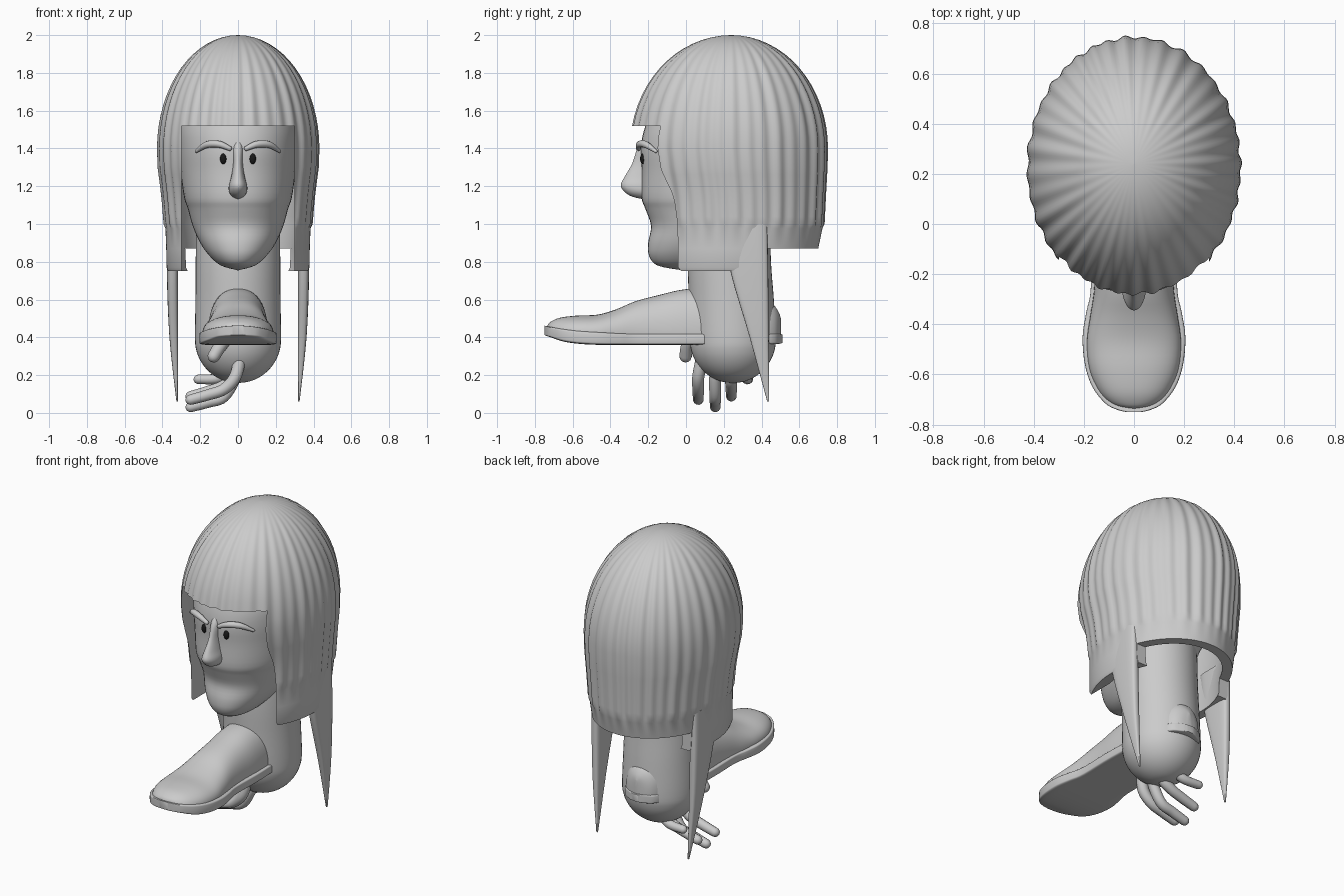
import bpy, bmesh
from math import sin, cos, pi, radians
from mathutils import Vector

if "Cube" in bpy.data.objects:
    bpy.data.objects.remove(bpy.data.objects["Cube"])


def smooth_path(pts, n):
    """Catmull-Rom interpolation of equal-length tuples."""
    if n == 1:
        return pts
    out = []
    for i in range(len(pts) - 1):
        a, b, c, d = pts[max(i - 1, 0)], pts[i], pts[i + 1], pts[min(i + 2, len(pts) - 1)]
        for k in range(n):
            t = k / n
            out.append(tuple(0.5 * (2 * q + (r - p) * t + (2 * p - 5 * q + 4 * r - s) * t * t
                             + (3 * q - p - 3 * r + s) * t ** 3) for p, q, r, s in zip(a, b, c, d)))
    return out + [pts[-1]]


def finish(obj, angle=40):
    bpy.ops.object.select_all(action='DESELECT')
    obj.select_set(True)
    bpy.context.view_layer.objects.active = obj
    bpy.ops.object.shade_smooth_by_angle(angle=radians(angle))
    return obj


def loft(name, rings, cols=40, steps=4, axis='z', p=2.0, floor=None, ripple=None):
    """Skin rings of (station, half width, low, high, x centre)."""
    rings = smooth_path([tuple(r) + (0,) * (5 - len(r)) for r in rings], steps)
    bm = bmesh.new()
    rows = []
    for i, (s, w, lo, hi, xc) in enumerate(rings):
        row = []
        for j in range(cols):
            a = 2 * pi * j / cols
            c, d = cos(a), sin(a)
            c = abs(c) ** (2 / p) * (1 if c > 0 else -1)
            d = abs(d) ** (2 / p) * (1 if d > 0 else -1)
            m = ripple(i, a) if ripple else 1
            x, v = xc + w * c * m, (lo + hi) / 2 + (hi - lo) / 2 * d * m
            if floor is not None:
                v = max(v, floor)
            row.append(bm.verts.new((x, v, s) if axis == 'z' else (x, s, v)))
        rows.append(row)
    for r0, r1 in zip(rows, rows[1:]):
        for j in range(cols):
            k = (j + 1) % cols
            bm.faces.new((r0[j], r0[k], r1[k], r1[j]))
    bm.faces.new(rows[0])
    bm.faces.new(rows[-1])
    bmesh.ops.recalc_face_normals(bm, faces=bm.faces)
    me = bpy.data.meshes.new(name)
    bm.to_mesh(me)
    bm.free()
    obj = bpy.data.objects.new(name, me)
    bpy.context.collection.objects.link(obj)
    return finish(obj)


def tube(name, pts):
    """Round-ended tube through (x, y, z, radius) points."""
    path = smooth_path(pts, 6)

    def cap(end, prev):
        e, r = Vector(end[:3]), end[3]
        d = (e - Vector(prev[:3])).normalized()
        return [tuple(e + d * r * sin(t)) + (max(r * cos(t), 0.0005),)
                for t in (0.4, 0.8, 1.15, 1.4, pi / 2)]
    path = cap(path[0], path[1])[::-1] + path + cap(path[-1], path[-2])
    cu = bpy.data.curves.new(name, 'CURVE')
    cu.dimensions, cu.bevel_depth, cu.bevel_resolution = '3D', 1.0, 4
    sp = cu.splines.new('POLY')
    sp.points.add(len(path) - 1)
    for q, (x, y, z, r) in zip(sp.points, path):
        q.co, q.radius = (x, y, z, 1), r
    obj = bpy.data.objects.new(name, cu)
    bpy.context.collection.objects.link(obj)
    bpy.ops.object.select_all(action='DESELECT')
    obj.select_set(True)
    bpy.context.view_layer.objects.active = obj
    bpy.ops.object.convert(target='MESH')
    return finish(bpy.context.object, 60)


def cut_box(obj, lo, hi):
    lo, hi = Vector(lo), Vector(hi)
    bpy.ops.mesh.primitive_cube_add(size=1, location=(lo + hi) / 2)
    cutter = bpy.context.object
    cutter.scale = hi - lo
    cutter.hide_render = True
    mod = obj.modifiers.new('cut', 'BOOLEAN')
    mod.operation, mod.solver, mod.object = 'DIFFERENCE', 'EXACT', cutter
    bpy.context.view_layer.objects.active = obj
    bpy.ops.object.modifier_apply(modifier=mod.name)
    bpy.data.objects.remove(cutter)


# Hair: fluted dome with a hollow inside, then face opening and nape trimmed
outer = []
for k in range(17):
    t = max(pi / 2 * k / 16, 0.003)
    outer.append((1.4 + 0.6 * cos(t), 0.425 * sin(t), 0.24 - 0.53 * sin(t), 0.24 + 0.505 * sin(t)))
outer += smooth_path([(1.3, 0.422, -0.275, 0.743), (1.15, 0.403, -0.24, 0.735),
                      (1.0, 0.39, -0.225, 0.728)], 3)
n_flute = len(outer)
outer += [(0.975, 0.384, -0.222, 0.722), (0.87, 0.38, -0.22, 0.70), (0.77, 0.378, -0.22, 0.69),
          (0.75, 0.37, -0.21, 0.68)]
inner = [(z - 0.06 * max(0, (z - 1.4) / 0.6), max(w - 0.06, 0.001) if w > 0.07 else w * 0.14,
          0.24 + (lo - 0.24) * 0.87, 0.24 + (hi - 0.24) * 0.87) for z, w, lo, hi in outer]


def flutes(i, a):
    if i >= n_flute:
        return 1
    amp = 0.014 * min(1, i / 6)
    wave = sin(36 * a + 1.6 * sin(3 * a)) + 0.5 * sin(23 * a + 1 + 0.04 * i)
    return 1 + amp * (wave * 0.75 + 0.1)


hair = loft('hair', outer + inner[::-1], cols=240, steps=1, ripple=flutes)
cut_box(hair, (-0.30, -1, 0.5), (0.30, 0.2, 1.52))
cut_box(hair, (-1, 0.435, 0.5), (1, 1, 0.87))
finish(hair)

# Long pointed side locks
for side, label in ((1, 'right'), (-1, 'left')):
    loft('side_lock_' + label, [(1.0, 0.03, 0.20, 0.43, 0.345 * side), (0.75, 0.03, 0.235, 0.435, 0.347 * side),
                                (0.4, 0.023, 0.337, 0.438, 0.34 * side), (0.06, 0.004, 0.43, 0.44, 0.322 * side)],
         cols=24, p=3.5)

# Head and jaw
loft('head', [(1.8, 0.002, 0.2, 0.204), (1.77, 0.15, 0.0, 0.4), (1.66, 0.27, -0.15, 0.55),
              (1.52, 0.315, -0.215, 0.6), (1.4, 0.315, -0.24, 0.6), (1.28, 0.305, -0.235, 0.58),
              (1.14, 0.285, -0.235, 0.52), (1.08, 0.265, -0.215, 0.48), (0.99, 0.24, -0.185, 0.42),
              (0.9, 0.20, -0.20, 0.35), (0.83, 0.15, -0.195, 0.25), (0.78, 0.09, -0.15, 0.15),
              (0.755, 0.002, -0.02, -0.016)], cols=48, p=2.15)

# Neck stump with a rounded end
neck = [(1.1, 0.22, 0.02, 0.44), (0.8, 0.224, 0.01, 0.45), (0.6, 0.225, 0.015, 0.465), (0.4, 0.228, 0.02, 0.475)]
for k in range(1, 7):
    t = pi / 2 * k / 6
    r = max(0.228 * cos(t), 0.001)
    neck.append((0.39 - 0.232 * sin(t), r, 0.248 - r, 0.248 + r))
loft('neck', neck, cols=48)

# Face details
loft('nose', [(1.13, 0.003, -0.22, -0.2), (1.145, 0.03, -0.285, -0.15), (1.17, 0.047, -0.325, -0.15),
              (1.205, 0.048, -0.345, -0.15), (1.25, 0.036, -0.325, -0.15), (1.32, 0.026, -0.285, -0.15),
              (1.4, 0.03, -0.258, -0.15), (1.45, 0.02, -0.225, -0.15)], cols=24)
dark = bpy.data.materials.new('eye_black')
dark.diffuse_color = (0.01, 0.01, 0.01, 1)
dark.use_nodes = True
dark.node_tree.nodes["Principled BSDF"].inputs["Base Color"].default_value = dark.diffuse_color
for side, label in ((1, 'right'), (-1, 'left')):
    bpy.ops.mesh.primitive_uv_sphere_add(segments=20, ring_count=12, radius=1, location=(0.078 * side, -0.228, 1.345))
    eye = bpy.context.object
    eye.name = 'eye_' + label
    eye.scale = (0.017, 0.015, 0.028)
    eye.data.materials.append(dark)
    finish(eye)
    tube('eyebrow_' + label, [(0.045 * side, -0.252, 1.40, 0.013), (0.10 * side, -0.245, 1.422, 0.018),
                              (0.165 * side, -0.212, 1.42, 0.018), (0.22 * side, -0.16, 1.385, 0.009)])

# Shoe passing through the neck
loft('shoe_sole', [(-0.75, 0.03, 0.412, 0.462), (-0.74, 0.07, 0.408, 0.46), (-0.715, 0.115, 0.40, 0.455),
                   (-0.65, 0.166, 0.378, 0.445), (-0.56, 0.196, 0.365, 0.435), (-0.45, 0.205, 0.36, 0.428),
                   (-0.35, 0.19, 0.36, 0.422), (-0.25, 0.172, 0.36, 0.42), (0, 0.175, 0.36, 0.42),
                   (0.3, 0.155, 0.362, 0.42), (0.45, 0.115, 0.364, 0.42), (0.495, 0.06, 0.366, 0.418),
                   (0.51, 0.02, 0.37, 0.415)], cols=48, axis='y', p=9)
upper = [(-0.735, 0.03, 0.46), (-0.72, 0.09, 0.48), (-0.67, 0.14, 0.503), (-0.58, 0.178, 0.515),
         (-0.47, 0.188, 0.52), (-0.37, 0.175, 0.548), (-0.27, 0.16, 0.59), (-0.15, 0.155, 0.622),
         (0, 0.158, 0.655), (0.2, 0.15, 0.66), (0.4, 0.125, 0.61), (0.46, 0.10, 0.575), (0.49, 0.06, 0.535),
         (0.502, 0.01, 0.50)]
loft('shoe_upper', [(y, w, 0.84 - h, h) for y, w, h in upper], cols=48, axis='y', floor=0.41, p=2.3)

# Hand: thumb and fingers curling out below the neck
tube('thumb', [(-0.04, 0.05, 0.42, 0.035), (-0.09, 0.01, 0.36, 0.035), (-0.128, -0.002, 0.30, 0.033)])
fingers = [('index', 0.065, 0.07), ('middle', 0.155, 0.031), ('ring', 0.24, 0.088)]
for label, y, z in fingers:
    tube(label + '_finger', [(0.01, y + 0.02, 0.29, 0.034), (-0.015, y, 0.19, 0.033),
                             (-0.075, y, z + 0.055, 0.031), (-0.16, y, z + 0.025, 0.03), (-0.25, y, z, 0.028)])
tube('little_finger', [(-0.02, 0.30, 0.25, 0.03), (-0.10, 0.32, 0.185, 0.028), (-0.21, 0.33, 0.178, 0.025)])
